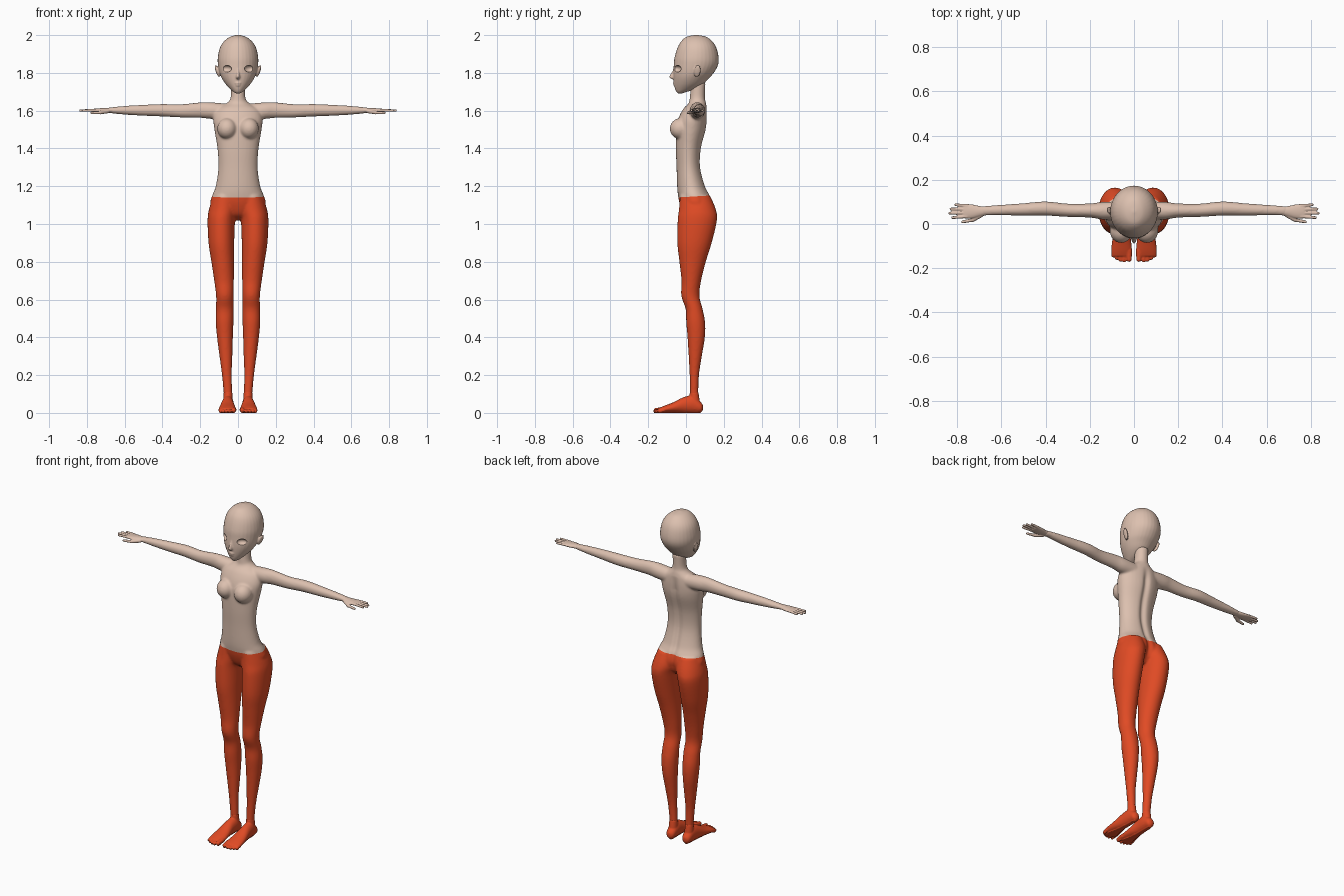
import bpy, bmesh, math
from mathutils import Vector, Matrix, Euler

if "Cube" in bpy.data.objects:
    bpy.data.objects.remove(bpy.data.objects["Cube"])


def material(name, rgb):
    m = bpy.data.materials.new(name)
    m.diffuse_color = (*rgb, 1)
    m.use_nodes = True
    m.node_tree.nodes["Principled BSDF"].inputs["Base Color"].default_value = m.diffuse_color
    return m


SKIN = material("skin", (0.72, 0.53, 0.43))
RED = material("orange_red", (0.75, 0.07, 0.018))
SIDES = (1, -1)


def catmull(rows, steps=5):
    """Smoothly interpolate a short list of cross-sections."""
    out = []
    for i in range(len(rows) - 1):
        p = [rows[max(i - 1, 0)], rows[i], rows[i + 1], rows[min(i + 2, len(rows) - 1)]]
        for k in range(steps):
            t = k / steps
            out.append([0.5 * (2 * b + (c - a) * t + (2 * a - 5 * b + 4 * c - d) * t * t
                               + (3 * b - a - 3 * c + d) * t ** 3) for a, b, c, d in zip(*p)])
    return out + [list(rows[-1])]


def loft(bm, rows, axis="Z", s=1, n=32):
    """Rows are (position, centre u, centre v, radius u, radius v) along an axis."""
    rings = []
    for t, u, v, ru, rv in catmull(rows):
        ring = []
        for k in range(n):
            a = 2 * math.pi * k / n
            pu, pv = u + ru * math.cos(a), v + rv * math.sin(a)
            x, y, z = {"X": (t, pu, pv), "Y": (pu, t, pv), "Z": (pu, pv, t)}[axis]
            ring.append(bm.verts.new((s * x, y, z)))
        rings.append(ring)
    for a, b in zip(rings, rings[1:]):
        for k in range(n):
            bm.faces.new((a[k], a[(k + 1) % n], b[(k + 1) % n], b[k]))
    bm.faces.new(rings[0])
    bm.faces.new(rings[-1])


def ball(bm, loc, size, rot=(0, 0, 0)):
    bmesh.ops.create_uvsphere(bm, u_segments=32, v_segments=20, radius=1,
                              matrix=Matrix.LocRotScale(Vector(loc), Euler(rot), Vector(size)))


def capsule(bm, a, b, r, s=1):
    """Rounded finger or toe between two points."""
    a, b = Vector((s * a[0], *a[1:])), Vector((s * b[0], *b[1:]))
    d = (b - a).normalized()
    m = Matrix.Translation((a + b) / 2) @ d.to_track_quat('Z', 'Y').to_matrix().to_4x4()
    bmesh.ops.create_cone(bm, cap_ends=True, segments=16, radius1=r, radius2=r * 0.85,
                          depth=(b - a).length, matrix=m)
    for p, q in ((a, r), (b, r * 0.85)):
        ball(bm, p, (q, q, q))


def new_object(name, bm):
    bmesh.ops.recalc_face_normals(bm, faces=bm.faces)
    me = bpy.data.meshes.new(name)
    bm.to_mesh(me)
    bm.free()
    ob = bpy.data.objects.new(name, me)
    bpy.context.collection.objects.link(ob)
    return ob


def fuse(name, bm, voxel, smooth, mats, cutter=None):
    """Melt overlapping pieces into one skin and bake the modifiers."""
    ob = new_object(name, bm)
    r = ob.modifiers.new("fuse", 'REMESH')
    r.mode, r.voxel_size = 'VOXEL', voxel
    sm = ob.modifiers.new("smooth", 'SMOOTH')
    sm.factor, sm.iterations = 0.5, smooth
    if cutter:
        b = ob.modifiers.new("cut", 'BOOLEAN')
        b.operation, b.object, b.solver = 'DIFFERENCE', cutter, 'EXACT'
    dg = bpy.context.evaluated_depsgraph_get()
    me = bpy.data.meshes.new_from_object(ob.evaluated_get(dg))
    ob.modifiers.clear()
    ob.data = me
    me.materials.clear()
    for m in mats:
        me.materials.append(m)
    me.shade_smooth()
    return ob


# Body: torso, neck, arms and legs
bm = bmesh.new()
loft(bm, [(1.02, 0, .06, .02, .03), (1.05, 0, .055, .09, .065), (1.10, 0, .053, .145, .085),
          (1.15, 0, .043, .137, .085), (1.20, 0, .028, .118, .075), (1.3, 0, .014, .104, .064),
          (1.4, 0, .014, .109, .068), (1.5, 0, .027, .125, .08), (1.56, 0, .036, .13, .076),
          (1.61, 0, .048, .11, .062), (1.64, 0, .06, .06, .046), (1.67, 0, .06, .039, .04),
          (1.75, 0, .065, .037, .038)])
for s in SIDES:
    ball(bm, (s * .058, -.03, 1.505), (.052, .056, .055), (.3, 0, 0))
    loft(bm, [(.06, .062, 1.595, .04, .042), (.14, .06, 1.6, .04, .044), (.2, .061, 1.603, .032, .041),
              (.3, .062, 1.599, .03, .035), (.4, .07, 1.602, .032, .033), (.5, .066, 1.602, .028, .029),
              (.6, .063, 1.602, .024, .023), (.69, .06, 1.602, .021, .014)], "X", s)
    loft(bm, [(1.15, .068, .048, .062, .08), (1.08, .077, .06, .076, .097), (1.02, .088, .06, .073, .104),
              (.9, .088, .045, .068, .091), (.8, .081, .035, .06, .07), (.7, .074, .028, .052, .052),
              (.62, .07, .023, .046, .048), (.55, .07, .043, .047, .045), (.48, .071, .051, .047, .05),
              (.4, .069, .054, .042, .046), (.3, .064, .049, .034, .035), (.2, .059, .044, .026, .025),
              (.1, .053, .043, .023, .023), (.04, .053, .045, .025, .027)], "Z", s)
body = fuse("body", bm, .006, 8, (SKIN, RED))

# Spine groove, then a clean tilted waistline between the two colours
bm = bmesh.new()
bm.from_mesh(body.data)
for v in bm.verts:
    x, y, z = v.co
    if y > .03 and 1.0 < z < 1.62:
        fade = min(1, (z - 1.0) / .08, (1.62 - z) / .08) * min(1, (y - .03) / .03)
        v.co.y -= .013 * fade * math.exp(-(x / .018) ** 2)
waist_no = Vector((0, -.06, 1)).normalized()
waist_co = Vector((0, .03, 1.145))
bmesh.ops.bisect_plane(bm, geom=bm.verts[:] + bm.edges[:] + bm.faces[:], dist=1e-5,
                       plane_co=waist_co, plane_no=waist_no)
for f in bm.faces:
    f.material_index = int((f.calc_center_median() - waist_co).dot(waist_no) < 0)
bm.to_mesh(body.data)
bm.free()

# Hands: palm, four fingers and thumb
bm = bmesh.new()
for s in SIDES:
    loft(bm, [(.655, .06, 1.602, .019, .014), (.69, .058, 1.602, .022, .013),
              (.73, .057, 1.601, .031, .012), (.765, .058, 1.601, .033, .009),
              (.775, .058, 1.601, .028, .006)], "X", s)
    for y0, y1, tip in ((.034, .029, .825), (.05, .049, .838), (.066, .068, .832), (.082, .087, .81)):
        capsule(bm, (.755, y0, 1.602), (tip - .004, y1, 1.601), .0075, s)
    capsule(bm, (.69, .042, 1.597), (.73, .018, 1.59), .011, s)
    capsule(bm, (.73, .018, 1.59), (.775, .010, 1.588), .008, s)
fuse("hands", bm, .003, 2, (SKIN,))

# Feet: heel, arch and five toes
bm = bmesh.new()
for s in SIDES:
    loft(bm, [(.09, .053, .03, .008, .012), (.078, .053, .03, .024, .027), (.04, .053, .045, .03, .045),
              (-.01, .055, .042, .033, .042), (-.07, .056, .028, .042, .027),
              (-.12, .056, .018, .047, .018), (-.145, .056, .014, .043, .011)], "Y", s)
    loft(bm, [(.02, .053, .045, .026, .03), (.06, .053, .045, .025, .028), (.11, .053, .043, .023, .023)], "Z", s)
    for x, tip, r in ((.022, -.16, .014), (.044, -.165, .0105), (.062, -.162, .01),
                      (.079, -.155, .0095), (.094, -.144, .0095)):
        capsule(bm, (x, -.12, r + .004), (x, tip, r), r, s)
feet = fuse("feet", bm, .004, 3, (RED,))
for v in feet.data.vertices:
    v.co.z = max(v.co.z, 0) if v.co.z > .004 else 0

# Eye socket cutters
bm = bmesh.new()
for s in SIDES:
    ball(bm, (s * .061, -.047, 1.822), (.029, .02, .018), (0, 0, s * .45))
cutter = new_object("eye_socket_cutter", bm)
cutter.hide_render = True

# Head: skull tapering to the chin, nose, lips and ears
bm = bmesh.new()
loft(bm, [(2.001, 0, .055, .004, .004), (1.991, 0, .055, .042, .052), (1.965, 0, .057, .076, .084),
          (1.93, 0, .058, .097, .104), (1.88, 0, .056, .107, .117), (1.84, 0, .052, .106, .117),
          (1.80, 0, .04, .098, .107), (1.77, 0, .027, .085, .093), (1.74, 0, .014, .065, .077),
          (1.715, 0, -.004, .042, .054), (1.698, 0, -.025, .022, .025), (1.69, 0, -.033, .006, .007)])
loft(bm, [(1.84, 0, -.052, .005, .01), (1.81, 0, -.055, .008, .017), (1.785, 0, -.058, .011, .029),
          (1.775, 0, -.058, .012, .031), (1.764, 0, -.056, .007, .012)])
ball(bm, (0, -.06, 1.746), (.018, .009, .006))
ball(bm, (0, -.058, 1.735), (.014, .009, .006))
for s in SIDES:
    ball(bm, (s * .110, .06, 1.81), (.008, .018, .034), (-.2, s * .3, s * -.2))
fuse("head", bm, .004, 4, (SKIN,), cutter)
bpy.data.objects.remove(cutter)
